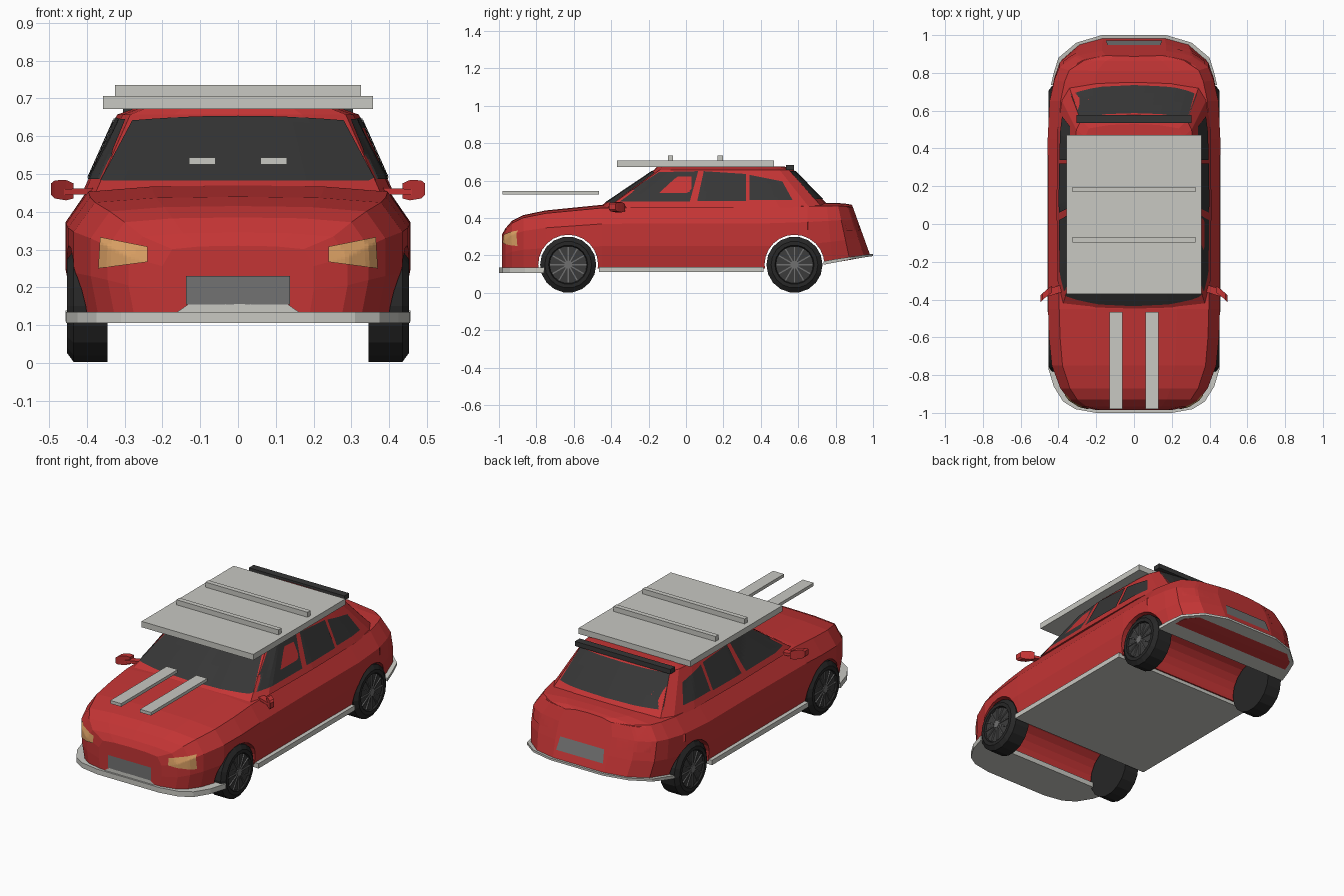
import bpy, bmesh, math
from mathutils import Vector, Matrix
from mathutils.bvhtree import BVHTree

if "Cube" in bpy.data.objects:
    bpy.data.objects.remove(bpy.data.objects["Cube"])


def material(name, r, g, b):
    m = bpy.data.materials.new(name)
    m.use_nodes = True
    m.diffuse_color = (r, g, b, 1)
    m.node_tree.nodes["Principled BSDF"].inputs["Base Color"].default_value = (r, g, b, 1)
    return m


RED = material("red paint", .55, .035, .035)
PALE = material("pale grey trim", .58, .58, .54)
GLASS = material("dark glass", .037, .037, .037)
TYRE = material("tyre black", .02, .02, .02)
RIM = material("rim grey", .045, .045, .045)
SPOKE = material("spoke grey", .16, .16, .16)
PLATE = material("plate grey", .17, .17, .17)
AMBER = material("amber lamp", .72, .36, .13)


def finish(name, bm, mats, recalc=True):
    if recalc:
        bmesh.ops.recalc_face_normals(bm, faces=bm.faces)
    me = bpy.data.meshes.new(name)
    bm.to_mesh(me)
    bm.free()
    for m in mats:
        me.materials.append(m)
    ob = bpy.data.objects.new(name, me)
    bpy.context.scene.collection.objects.link(ob)
    return ob


def loft(name, rings, mat):
    """Skin closed rings of equal length and cap both ends."""
    bm = bmesh.new()
    rows = [[bm.verts.new(p) for p in ring] for ring in rings]
    n = len(rows[0])
    for a, b in zip(rows, rows[1:]):
        for i in range(n):
            j = (i + 1) % n
            bm.faces.new((a[i], a[j], b[j], b[i]))
    bm.faces.new(rows[0])
    bm.faces.new(rows[-1])
    return finish(name, bm, [mat])


def mirror_ring(half):
    """Half outline from centre to centre, completed on the other side."""
    return half + [(-x, y, z) for x, y, z in reversed(half[1:-1])]


def box(name, lo, hi, mat, turn=0):
    lo, hi = Vector(lo), Vector(hi)
    bm = bmesh.new()
    bmesh.ops.create_cube(bm, size=1, matrix=Matrix.Translation((lo + hi) / 2)
                          @ Matrix.Rotation(turn, 4, 'Z')
                          @ Matrix.Diagonal((hi - lo).to_4d()))
    return finish(name, bm, [mat])


# Body stations: y, half width, top height, bottom height
STATIONS = [(-.985, .2, .31, .13), (-.965, .29, .345, .13), (-.93, .345, .385, .13),
            (-.87, .39, .415, .13), (-.75, .435, .44, .13), (-.6, .45, .455, .13),
            (-.45, .455, .47, .13), (0, .455, .475, .13), (.45, .457, .475, .13),
            (.65, .447, .48, .14), (.78, .422, .48, .16), (.87, .395, .48, .175),
            (.95, .3, .475, .19), (.985, .17, .47, .2)]
# Section: width fraction, height fraction
SECTION = [(0, 0), (.95, 0), (1, .35), (1, .7), (.87, .95), (.5, .99), (0, 1)]


def body_ring(y, w, top, bottom):
    half = []
    for fx, fz in SECTION:
        z = bottom + fz * (top - bottom)
        rake = max(0, y - .7) / .285 * (z - .2) * .36
        half.append((w * fx, y - rake, z))
    return mirror_ring(half)


body = loft("body", [body_ring(*s) for s in STATIONS], RED)

# Cabin: base outline and roof outline
BASE = [(0, -.47), (.2, -.46), (.375, -.42), (.405, -.3), (.41, .1), (.405, .5),
        (.385, .66), (.345, .73), (.2, .765), (0, .775)]
ROOF = [(0, -.17), (.17, -.165), (.285, -.14), (.305, -.08), (.32, .1), (.315, .4),
        (.305, .5), (.28, .55), (.15, .57), (0, .575)]
cabin = loft("cabin", [mirror_ring([(x, y, .455) for x, y in BASE]),
                       mirror_ring([(x, y, .657) for x, y in ROOF]),
                       mirror_ring([(x * .85, y * .92, .674) for x, y in ROOF])], RED)

# Surface used to lay windows and lamps on the shell
verts, polys = [], []
for ob in (body, cabin):
    start = len(verts)
    verts += [v.co.copy() for v in ob.data.vertices]
    polys += [[start + i for i in p.vertices] for p in ob.data.polygons]
shell = BVHTree.FromPolygons(verts, polys)

VIEWS = {"front": (lambda a, b: Vector((a, -2, b)), Vector((0, 1, 0))),
         "back": (lambda a, b: Vector((a, 2, b)), Vector((0, -1, 0))),
         "side": (lambda a, b: Vector((2, a, b)), Vector((-1, 0, 0)))}


def panel(name, view, corners, mat, both=False, bulge=0, n=12, lift=.005):
    """Lay a four-cornered panel on the shell, seen along the view direction."""
    place, ray = VIEWS[view]
    c = [Vector(p) for p in corners]
    for flip in ([1, -1] if both else [1]):
        bm = bmesh.new()
        grid = []
        for i in range(n + 1):
            v = i / n
            row = []
            for j in range(n + 1):
                u = j / n
                p = c[0].lerp(c[1], u).lerp(c[3].lerp(c[2], u), v)
                start = place(p.x, p.y + bulge * v * 4 * u * (1 - u))
                hit = shell.ray_cast(start, ray)[0] or shell.find_nearest(start)[0]
                hit = hit - ray * lift
                row.append(bm.verts.new((hit.x * flip, hit.y, hit.z)))
            grid.append(row)
        out = -ray
        out = Vector((out.x * flip, out.y, out.z))
        for i in range(n):
            for j in range(n):
                f = bm.faces.new((grid[i][j], grid[i][j + 1], grid[i + 1][j + 1], grid[i + 1][j]))
                f.normal_update()
                if f.normal.dot(out) < 0:
                    f.normal_flip()
        label = name if not both else ("left_" if flip > 0 else "right_") + name
        finish(label, bm, [mat], recalc=False)


panel("windshield", "front", [(-.365, .482), (.365, .482), (.28, .642), (-.28, .642)], GLASS, bulge=.012)
panel("rear_window", "back", [(-.335, .5), (.335, .5), (.285, .65), (-.285, .65)], GLASS)
panel("front_door_window", "side", [(-.385, .487), (.02, .487), (.065, .65), (-.145, .645)], GLASS, True)
panel("rear_door_window", "side", [(.06, .49), (.32, .49), (.32, .635), (.095, .65)], GLASS, True)
panel("quarter_window", "side", [(.34, .495), (.57, .495), (.515, .595), (.34, .63)], GLASS, True)
panel("headlight", "front", [(.24, .267), (.37, .25), (.365, .333), (.24, .308)], AMBER, True)
panel("tail_light", "side", [(.86, .33), (.945, .335), (.895, .47), (.83, .465)], RED, True)
panel("front_grille", "front", [(-.137, .155), (.137, .155), (.137, .23), (-.137, .23)], PLATE)
panel("bumper_lip", "front", [(-.165, .132), (.165, .132), (.13, .156), (-.13, .156)], PALE)
panel("rear_plate", "back", [(-.15, .25), (.15, .25), (.14, .32), (-.14, .32)], PLATE)

# Wheel bays cut straight through the body
AXLES = {"front": -.63, "rear": .58}
for y in AXLES.values():
    bm = bmesh.new()
    bmesh.ops.create_cone(bm, cap_ends=True, segments=24, radius1=.16, radius2=.16, depth=1.2,
                          matrix=Matrix.Translation((0, y, .15)) @ Matrix.Rotation(math.pi / 2, 4, 'Y'))
    cutter = finish("wheel_bay_cutter", bm, [RED])
    cutter.hide_render = True
    mod = body.modifiers.new("wheel bay", 'BOOLEAN')
    mod.operation, mod.solver, mod.object = 'DIFFERENCE', 'EXACT', cutter
    bpy.context.view_layer.objects.active = body
    bpy.ops.object.modifier_apply(modifier=mod.name)
    bpy.data.objects.remove(cutter)

# Pale skirts closing the underside: y, half width, bottom, top
SKIRTS = {
    "front_skirt": [(-1, .2, .105, .135), (-.98, .31, .105, .135), (-.94, .375, .105, .135),
                    (-.86, .425, .105, .135), (-.76, .455, .105, .135)],
    "side_skirt": [(-.465, .457, .11, .138), (.415, .457, .11, .138)],
    "rear_skirt": [(.735, .44, .15, .168), (.8, .425, .162, .18), (.88, .4, .178, .192),
                   (.96, .305, .19, .203), (1, .17, .196, .208)]}
for name, rows in SKIRTS.items():
    loft(name, [[(-w, y, a), (w, y, a), (w, y, b), (-w, y, b)] for y, w, a, b in rows], PALE)


# Wheels: rounds of the tyre (x offset, radius), then rim and spokes
def wheel(name, side, y):
    def circle(x, r):
        return [(side * x, y + r * math.cos(t), .15 + r * math.sin(t))
                for t in (k * math.tau / 18 for k in range(18))]
    loft(name + "_tyre", [circle(*p) for p in [(.345, .15), (.435, .15), (.453, .125),
                                               (.453, .105), (.44, .1)]], TYRE)
    loft(name + "_rim", [circle(*p) for p in [(.43, .1), (.443, .1), (.446, .03)]], RIM)
    bm = bmesh.new()
    for k in range(12):
        bmesh.ops.create_cube(bm, size=1, matrix=Matrix.Translation((side * .447, y, .15))
                              @ Matrix.Rotation(k * math.tau / 12, 4, 'X')
                              @ Matrix.Translation((0, 0, .058))
                              @ Matrix.Diagonal((.008, .007, .08, 1)))
    bmesh.ops.create_cone(bm, cap_ends=True, segments=12, radius1=.022, radius2=.022, depth=.012,
                          matrix=Matrix.Translation((side * .447, y, .15))
                          @ Matrix.Rotation(math.pi / 2, 4, 'Y'))
    finish(name + "_spokes", bm, [SPOKE])


for side, label in ((1, "left"), (-1, "right")):
    for end, y in AXLES.items():
        wheel(f"{label}_{end}_wheel", side, y)
    # Door mirror: stalk and angled housing
    loft(label + "_mirror_stalk", [[(side * x, y + dy, z + dz) for dy, dz in
                                    ((-.02, -.008), (.02, -.008), (.02, .008), (-.02, .008))]
                                   for x, y, z in ((.38, -.34, .455), (.46, -.365, .452))], RED)
    loft(label + "_mirror", [[(side * x, y - .018, z0), (side * x, y + .018, z0),
                              (side * x, y + .018, z1), (side * x, y - .018, z1)]
                             for x, y, z0, z1 in ((.435, -.345, .435, .475), (.455, -.36, .43, .484),
                                                  (.485, -.385, .435, .483), (.495, -.395, .445, .475))], RED)

    # Floating bonnet strip
    box(label + "_bonnet_strip", (side * .095 - .035, -.98, .525), (side * .095 + .035, -.465, .543), PALE)

# Roof panel, cross bars and rear spoiler
box("roof_panel", (-.357, -.37, .672), (.357, .47, .706), PALE)
for name, y in (("front_cross_bar", -.083), ("rear_cross_bar", .183)):
    box(name, (-.326, y - .014, .705), (.326, y + .014, .735), PALE)
box("rear_spoiler", (-.305, .535, .657), (.305, .578, .684), GLASS)
